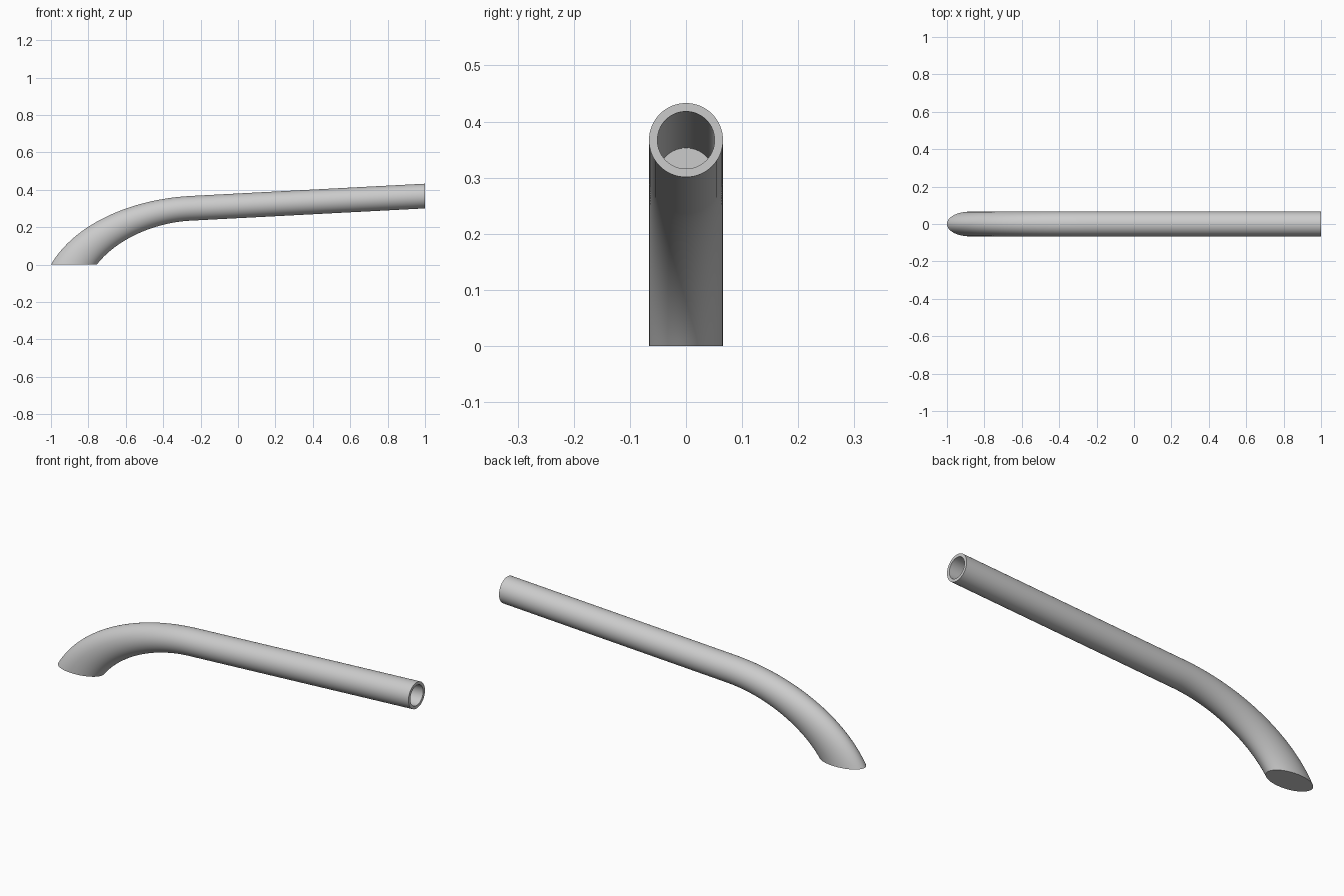
import bpy
import bmesh
import math
from mathutils import Vector
from mathutils.geometry import interpolate_bezier

cube = bpy.data.objects.get("Cube")
if cube:
    bpy.data.objects.remove(cube, do_unlink=True)

SIDES = 64
R_OUT, R_BORE = 0.066, 0.051
BEND_X, END_X = -0.24, 1.0
END_Z, SLOPE = 0.367, 0.0524

grey = bpy.data.materials.new("light grey metal")
grey.use_nodes = True
colour = (0.6, 0.6, 0.6, 1)
grey.diffuse_color = colour
grey.node_tree.nodes["Principled BSDF"].inputs["Base Color"].default_value = colour


def axis_z(x):
    return END_Z + SLOPE * (x - END_X)


def ring(bm, upper, lower, half_width):
    """Oval section spanning two points in the side plane."""
    mid, arm = (upper + lower) / 2, (upper - lower) / 2
    side = Vector((0, half_width, 0))
    angles = [2 * math.pi * i / SIDES for i in range(SIDES)]
    return [bm.verts.new(mid + arm * math.cos(a) + side * math.sin(a)) for a in angles]


def round_ring(bm, x, radius):
    z = axis_z(x)
    return ring(bm, Vector((x, 0, z + radius)), Vector((x, 0, z - radius)), radius)


def bridge(bm, a, b):
    for i in range(SIDES):
        j = (i + 1) % SIDES
        bm.faces.new((a[i], a[j], b[j], b[i]))


bm = bmesh.new()

# Flared bend: sections lofted between the outer and inner curves
zb = axis_z(BEND_X)
outer = interpolate_bezier(Vector((-1, 0, 0)), Vector((-0.88, 0, 0.21)),
                           Vector((-0.58, 0, 0.353)), Vector((BEND_X, 0, zb + R_OUT)), 33)
inner = interpolate_bezier(Vector((-0.755, 0, 0)), Vector((-0.66, 0, 0.125)),
                           Vector((-0.46, 0, 0.228)), Vector((BEND_X, 0, zb - R_OUT)), 33)
rings = [ring(bm, u, l, R_OUT) for u, l in zip(outer, inner)]

# Straight tube, end rim and blind bore
rings.append(round_ring(bm, END_X, R_OUT))
rings.append(round_ring(bm, END_X, R_BORE))
rings.append(round_ring(bm, BEND_X, R_BORE))
for a, b in zip(rings, rings[1:]):
    bridge(bm, a, b)

# Flat foot and bore floor
bm.faces.new(rings[0])
bm.faces.new(rings[-1])
bmesh.ops.recalc_face_normals(bm, faces=bm.faces)

mesh = bpy.data.meshes.new("bent_tube")
bm.to_mesh(mesh)
bm.free()
mesh.materials.append(grey)
tube = bpy.data.objects.new("bent_tube", mesh)
bpy.context.collection.objects.link(tube)

bpy.ops.object.select_all(action="DESELECT")
tube.select_set(True)
bpy.context.view_layer.objects.active = tube
bpy.ops.object.shade_smooth_by_angle(angle=math.radians(35))
